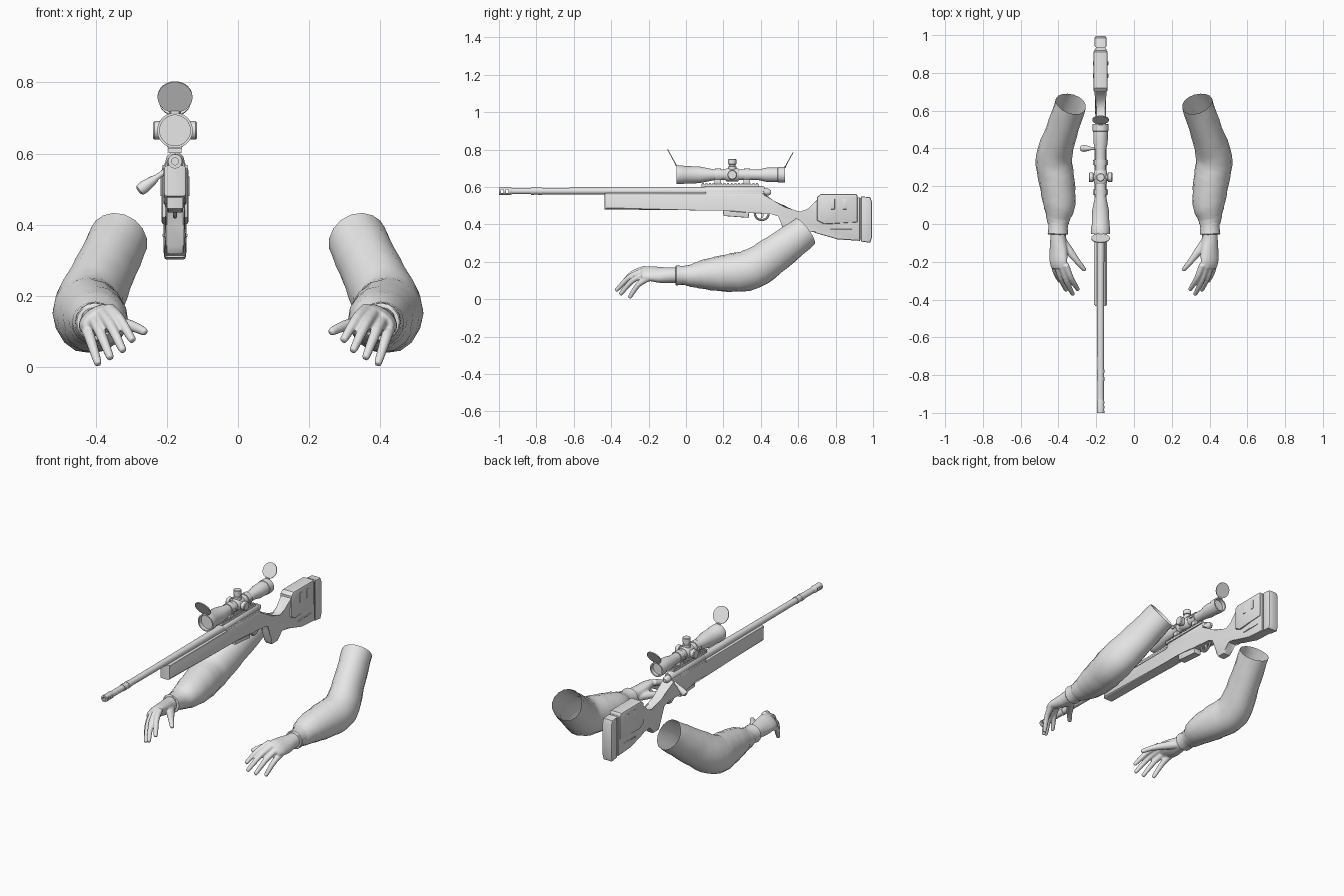
import bpy, bmesh, math
from mathutils import Vector

cube = bpy.data.objects.get("Cube")
if cube:
    bpy.data.objects.remove(cube, do_unlink=True)

grey = bpy.data.materials.new("light_grey")
grey.use_nodes = True
grey.diffuse_color = (0.8, 0.8, 0.8, 1)
grey.node_tree.nodes["Principled BSDF"].inputs["Base Color"].default_value = (0.8, 0.8, 0.8, 1)

GX = -0.177      # centre plane of the rifle
BORE = 0.578     # barrel axis height
SCOPE = 0.665    # scope axis height
parts = []


def finish(name, bm):
    bmesh.ops.recalc_face_normals(bm, faces=bm.faces)
    mesh = bpy.data.meshes.new(name)
    bm.to_mesh(mesh)
    bm.free()
    mesh.materials.append(grey)
    ob = bpy.data.objects.new(name, mesh)
    bpy.context.scene.collection.objects.link(ob)
    parts.append(ob)
    return ob


def bridge(bm, rings, caps=True):
    n = len(rings[0])
    for a, b in zip(rings, rings[1:]):
        for i in range(n):
            bm.faces.new((a[i], a[(i + 1) % n], b[(i + 1) % n], b[i]))
    if caps:
        bm.faces.new(rings[0])
        bm.faces.new(rings[-1])


def lathe(name, profile, origin, axis=(0, 1, 0), sides=24):
    """Turn (distance, radius) pairs around an axis."""
    bm = bmesh.new()
    axis, origin = Vector(axis).normalized(), Vector(origin)
    u = axis.orthogonal().normalized()
    v = axis.cross(u)
    angles = [math.tau * (k + 0.5) / sides for k in range(sides)]
    bridge(bm, [[bm.verts.new(origin + axis * d + (u * math.cos(a) + v * math.sin(a)) * r)
                 for a in angles] for d, r in profile])
    return finish(name, bm)


def box(name, centre, size, bevel=0.0):
    bm = bmesh.new()
    bmesh.ops.create_cube(bm, size=1)
    for v in bm.verts:
        v.co = Vector(centre) + Vector(c * s for c, s in zip(v.co, size))
    if bevel:
        bmesh.ops.bevel(bm, geom=bm.edges[:], offset=bevel, segments=2, affect='EDGES', profile=0.5)
    return finish(name, bm)


def side_profile(name, points, half_width, bevel):
    """Extrude a (y, z) outline sideways; half_width is a function of y."""
    bm = bmesh.new()
    rings = [[bm.verts.new((GX + s * half_width(y), y, z)) for y, z in points] for s in (-1, 1)]
    bridge(bm, rings)
    rim = [e for e in bm.edges if (e.verts[0].co.x > GX) == (e.verts[1].co.x > GX)]
    bmesh.ops.bevel(bm, geom=rim, offset=bevel, segments=2, affect='EDGES', profile=0.5)
    return finish(name, bm)


def catmull(points, steps):
    pts = [points[0]] + points + [points[-1]]
    out = []
    for a, b, c, d in zip(pts, pts[1:], pts[2:], pts[3:]):
        for k in range(steps):
            t = k / steps
            out.append([0.5 * (2 * q + (r - p) * t + (2 * p - 5 * q + 4 * r - s) * t * t
                               + (3 * q - p - 3 * r + s) * t ** 3) for p, q, r, s in zip(a, b, c, d)])
    return out + [list(points[-1])]


def loft(bm, sections, steps=4, sides=16, roll=0.0, caps=True, wrinkle=0.0):
    """Sweep ellipses (x, y, z, half width, half height) along a smooth path."""
    secs = catmull(sections, steps)
    centres = [Vector(s[:3]) for s in secs]
    rings = []
    for i, s in enumerate(secs):
        t = (centres[min(i + 1, len(secs) - 1)] - centres[max(i - 1, 0)]).normalized()
        side = t.cross(Vector((0, 0, 1))).normalized()
        up = side.cross(t)
        a = side * math.cos(roll) + up * math.sin(roll)
        b = up * math.cos(roll) - side * math.sin(roll)
        ring = []
        for k in range(sides):
            w = math.tau * k / sides
            f = 1 + wrinkle * math.sin(2 * w + i * 1.3) * math.sin(i * 0.9 + w)
            ring.append(bm.verts.new(centres[i] + (a * math.cos(w) * s[3] + b * math.sin(w) * s[4]) * f))
        rings.append(ring)
    bridge(bm, rings, caps)


# Arms: open sleeve, cuff and hand, mirrored across x = 0
def mirrored(ob):
    ob.modifiers.new("mirror", 'MIRROR').use_axis[0] = True


bm = bmesh.new()
loft(bm, [(.335, .637, .362, .083, .087), (.385, .485, .25, .085, .1), (.422, .35, .16, .096, .108),
          (.408, .22, .138, .094, .1), (.396, .1, .133, .084, .08), (.4, .035, .127, .065, .062),
          (.4, 0, .127, .055, .054)], caps=False, wrinkle=0.035)
mirrored(finish("sleeve", bm))

bm = bmesh.new()
loft(bm, [(.4, .02, .127, .056, .054), (.402, -.02, .127, .051, .051), (.403, -.052, .127, .054, .053),
          (.403, -.055, .127, .046, .045)], steps=2)
mirrored(finish("cuff", bm))

bm = bmesh.new()
loft(bm, [(.402, -.02, .128, .042, .042), (.402, -.08, .128, .043, .04), (.4, -.14, .13, .052, .037),
          (.4, -.2, .138, .054, .028), (.398, -.235, .138, .045, .018)], roll=math.radians(36))
knuckles = [(.362, -.215, .163), (.383, -.22, .154), (.408, -.212, .137), (.428, -.195, .115)]
tips = [(.298, -.345, .078), (.325, -.37, .05), (.36, -.348, .03), (.394, -.3, .012)]
for base, tip in zip(knuckles, tips):
    base, tip = Vector(base), Vector(tip)
    mid = base.lerp(tip, 0.5) + Vector((0.004, -0.006, 0.016))
    end = tip + (tip - mid).normalized() * 0.004
    loft(bm, [(*base, .018, .018), (*mid, .0155, .0155), (*tip, .0115, .0115), (*end, .006, .006)], sides=10)
loft(bm, [(.385, -.08, .118, .024, .024), (.34, -.145, .12, .022, .022), (.298, -.2, .115, .016, .016),
          (.264, -.24, .1, .012, .012), (.259, -.246, .097, .006, .006)], sides=10)
hand = finish("hand", bm)
remesh = hand.modifiers.new("blend", 'REMESH')
remesh.mode = 'VOXEL'
remesh.voxel_size = 0.0045
remesh.use_smooth_shade = True
soften = hand.modifiers.new("soften", 'SMOOTH')
soften.factor = 0.5
soften.iterations = 4
mirrored(hand)

# Barrel and muzzle brake
lathe("barrel", [(-.94, .017), (-.83, .017), (-.83, .02), (-.81, .02), (-.81, .018), (-.79, .018),
                 (-.79, .02), (-.77, .02), (-.77, .0175), (-.3, .019), (.14, .022)], (GX, 0, BORE))
brake = lathe("muzzle_brake", [(-.95, .01), (-1, .01), (-1, .02), (-.94, .02), (-.93, .017)], (GX, 0, BORE))
for y in (-.982, -.956):
    cutter = box("port_cutter", (GX, y, BORE), (.1, .013, .018))
    cutter.hide_render = True
    cutter.hide_set(True)
    cut = brake.modifiers.new("port", 'BOOLEAN')
    cut.operation = 'DIFFERENCE'
    cut.object = cutter
    parts.remove(cutter)

# Stock
stock = [(-.435, .566), (-.435, .48), (.07, .475), (.2, .482), (.36, .46), (.46, .462), (.5, .45),
         (.52, .4), (.525, .34), (.54, .318), (.59, .318), (.605, .34), (.625, .375), (.655, .372),
         (.69, .355), (.81, .32), (.93, .312), (.93, .545), (.71, .545), (.69, .52), (.655, .475),
         (.61, .458), (.57, .47), (.53, .5), (.46, .522), (.42, .566)]
side_profile("stock", stock, lambda y: .025 if .49 < y < .66 else .032, .009)
side_profile("cheek_rest", [(.7, .42), (.7, .545), (.72, .562), (.91, .562), (.918, .55), (.918, .41), (.74, .4)],
             lambda y: .038, .01)
side_profile("butt_pad", [(.935, .308), (.985, .302), (.994, .33), (.994, .52), (.985, .545), (.935, .55)],
             lambda y: .031, .008)
box("pad_spacer", (GX, .932, .43), (.05, .02, .22))
for s in (-1, 1):
    for y in (.785, .85):
        box("cheek_slot", (GX + s * .038, y, .508), (.006, .022, .055), .0025)
    box("sling_slot", (GX + s * .032, .83, .37), (.006, .12, .008), .002)
    box("forend_rail", (GX + s * .031, -.16, .562), (.008, .54, .012), .002)

# Receiver, bolt, magazine and trigger
lathe("receiver", [(.1, .022), (.11, .027), (.41, .027), (.42, .022)], (GX, 0, BORE), sides=12)
box("receiver_body", (GX, .26, .557), (.058, .31, .04), .006)
lathe("bolt_shroud", [(.4, .02), (.44, .019), (.455, .01)], (GX, 0, .572), sides=16)
lathe("bolt_handle", [(0, .007), (.045, .008), (.055, .012), (.09, .018), (.105, .016), (.11, .008)],
      (GX - .015, .4, .56), (-.8, 0, -.6), 16)
side_profile("magazine", [(.195, .5), (.2, .445), (.335, .435), (.34, .5)], lambda y: .023, .004)
bpy.ops.mesh.primitive_torus_add(major_radius=.037, minor_radius=.006, major_segments=28, minor_segments=8,
                                 location=(GX, .405, .46), rotation=(0, math.pi / 2, 0))
guard = bpy.context.object
guard.name = "trigger_guard"
guard.data.materials.append(grey)
parts.append(guard)
side_profile("trigger", [(.4, .47), (.405, .445), (.398, .432), (.404, .43), (.415, .445), (.414, .47)],
             lambda y: .005, .001)

# Scope rail and ring mounts
box("scope_rail", (GX, .235, .608), (.036, .31, .012))
for i in range(16):
    box("rail_tooth", (GX, .09 + i * .0193, .617), (.04, .01, .008))
for y in (.17, .325):
    box("ring_base", (GX, y, .63), (.045, .035, .025), .004)
    lathe("scope_ring", [(-.016, .034), (.016, .034)], (GX, y, SCOPE))
    for s in (-1, 1):
        box("ring_clamp", (GX + s * .034, y, SCOPE), (.012, .026, .014), .002)

# Scope body with recessed lenses at both ends
lathe("scope", [(-.03, .043), (-.052, .043), (-.052, .05), (-.015, .05), (-.01, .047), (.07, .045), (.15, .029),
                (.39, .029), (.43, .038), (.49, .039), (.492, .042), (.53, .042), (.53, .035), (.51, .035)],
      (GX, 0, SCOPE), sides=32)
knob = [(0, .02), (.038, .02), (.04, .026), (.058, .026), (.062, .022)]
lathe("side_turret_left", knob, (GX, .247, SCOPE), (1, 0, 0))
lathe("side_turret_right", knob, (GX, .247, SCOPE), (-1, 0, 0))
lathe("top_turret", [(0, .022), (.045, .022), (.046, .017), (.056, .017), (.057, .022), (.082, .022), (.085, .019)],
      (GX, .247, SCOPE), (0, 0, 1))
lathe("turret_block", [(-.036, .031), (-.03, .035), (.03, .035), (.036, .031)], (GX, .247, SCOPE))

# Flip-up lens covers with hinges
for name, y, z, lean, r in (("front", -.052, .716, -1, .049), ("rear", .53, .707, 1, .044)):
    along = Vector((0, lean * .48, .877))
    centre = Vector((GX, y, z)) + along * r
    lathe(name + "_lens_cover", [(-.0025, r), (.0025, r)], centre, (0, .877, -lean * .48), 28)
    box(name + "_cover_hinge", (GX, y, z), (.025, .01, .01), .002)

# Smooth shading with sharp edges kept
bpy.ops.object.select_all(action='DESELECT')
for ob in parts:
    ob.select_set(True)
bpy.context.view_layer.objects.active = parts[0]
bpy.ops.object.shade_smooth_by_angle(angle=math.radians(35))
